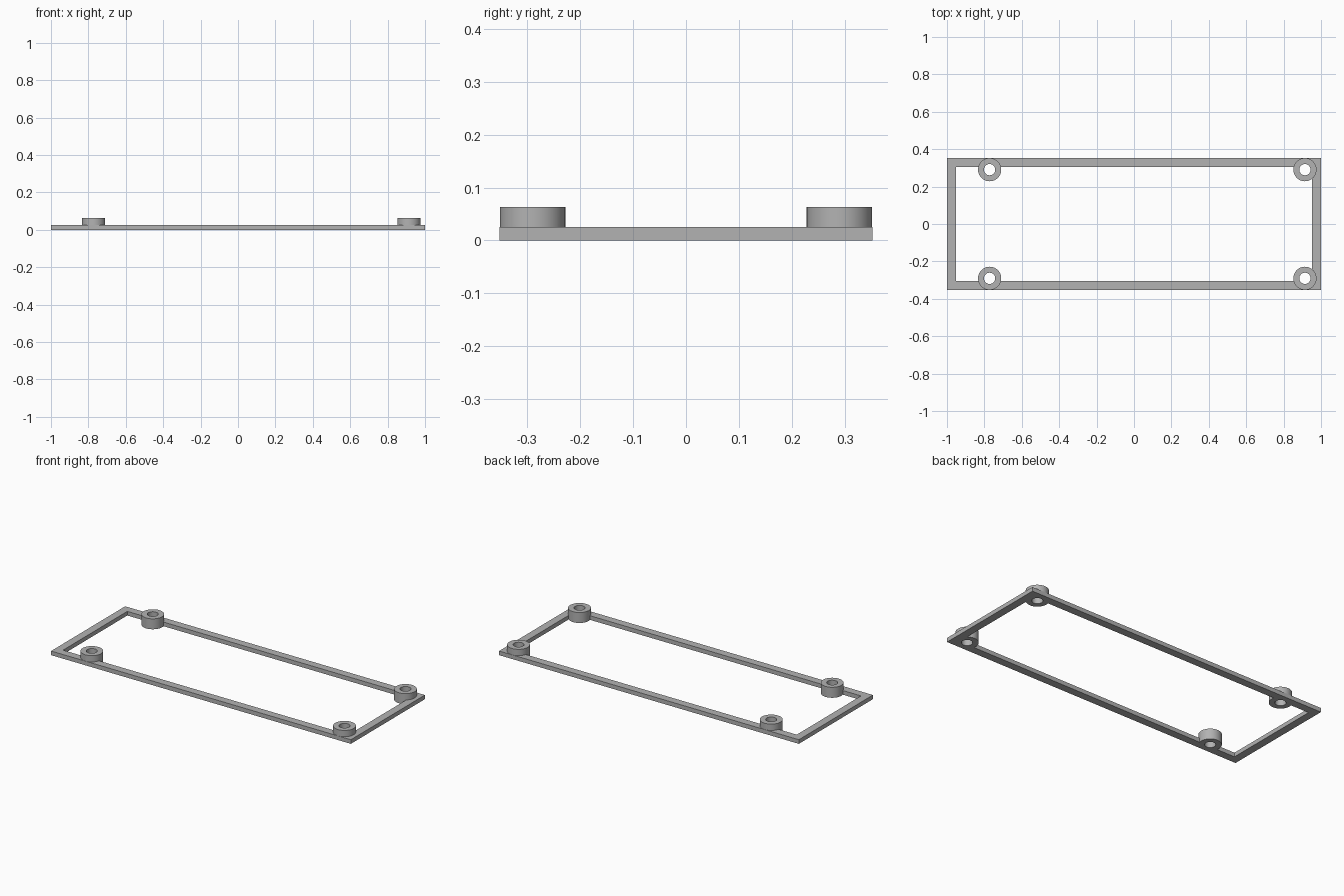
import bpy
import math

if "Cube" in bpy.data.objects:
    bpy.data.objects.remove(bpy.data.objects["Cube"])

HALF_X, HALF_Y = 1.0, 0.353       # outer half sizes of the frame
RAIL_W, RAIL_H = 0.047, 0.025     # rail width and height
BOSS_R, HOLE_R, BOSS_H = 0.062, 0.03, 0.063
BOSS_X, BOSS_Y = (-0.772, 0.914), 0.2905

grey = bpy.data.materials.new("grey plastic")
grey.diffuse_color = (0.45, 0.45, 0.45, 1)
grey.use_nodes = True
grey.node_tree.nodes["Principled BSDF"].inputs["Base Color"].default_value = grey.diffuse_color


def box(name, sx, sy, z0, z1):
    bpy.ops.mesh.primitive_cube_add(size=1, location=(0, 0, (z0 + z1) / 2))
    ob = bpy.context.object
    ob.name = name
    ob.scale = (sx, sy, z1 - z0)
    bpy.ops.object.transform_apply(location=True, rotation=False, scale=True)
    return ob


def cylinder(name, x, y, r, z0, z1):
    bpy.ops.mesh.primitive_cylinder_add(vertices=64, radius=r, depth=z1 - z0,
                                        location=(x, y, (z0 + z1) / 2))
    ob = bpy.context.object
    ob.name = name
    return ob


def combine(target, tool, operation):
    """Apply a boolean with the tool, then discard the tool."""
    mod = target.modifiers.new(operation.lower(), 'BOOLEAN')
    mod.operation, mod.solver, mod.object = operation, 'EXACT', tool
    bpy.context.view_layer.objects.active = target
    bpy.ops.object.modifier_apply(modifier=mod.name)
    bpy.data.objects.remove(tool, do_unlink=True)


# Rectangular frame: solid plate with the opening removed
frame = box("mounting_frame", 2 * HALF_X, 2 * HALF_Y, 0, RAIL_H)
opening = box("opening_cutter", 2 * (HALF_X - RAIL_W), 2 * (HALF_Y - RAIL_W), -0.1, 0.1)
combine(frame, opening, 'DIFFERENCE')

# Four round bosses fused to the rails, each with a through hole
spots = [(x, y) for x in BOSS_X for y in (-BOSS_Y, BOSS_Y)]
for x, y in spots:
    combine(frame, cylinder("boss", x, y, BOSS_R, 0, BOSS_H), 'UNION')
for x, y in spots:
    combine(frame, cylinder("hole_cutter", x, y, HOLE_R, -0.1, 0.2), 'DIFFERENCE')

# Smooth round walls with sharp rims
frame.data.materials.clear()
frame.data.materials.append(grey)
bpy.ops.object.select_all(action='DESELECT')
frame.select_set(True)
bpy.context.view_layer.objects.active = frame
bpy.ops.object.shade_smooth_by_angle(angle=math.radians(30))
